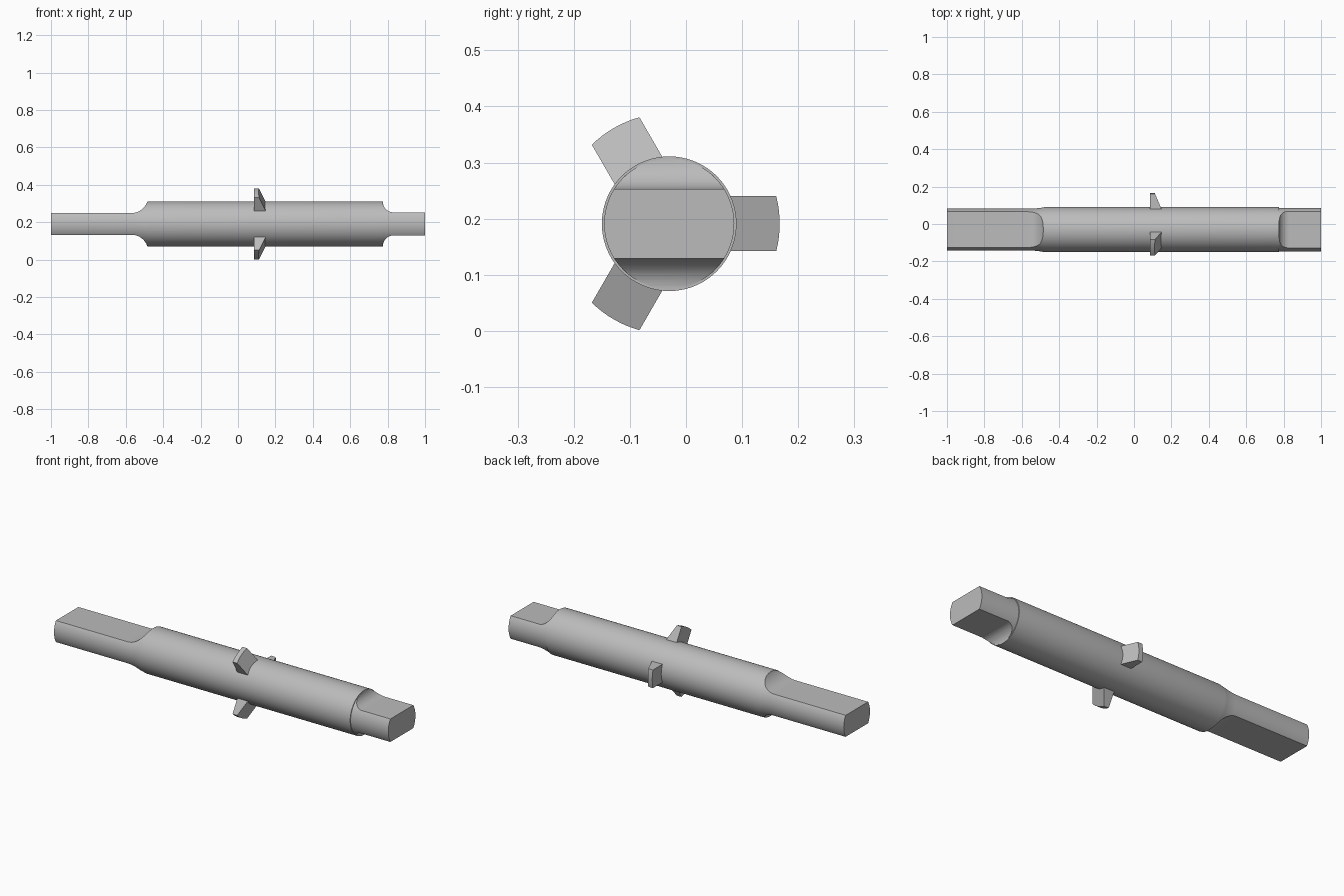
import bpy, bmesh, math
from math import sin, cos, pi, radians

if "Cube" in bpy.data.objects:
    bpy.data.objects.remove(bpy.data.objects["Cube"])

AXIS_Y, AXIS_Z = -0.03, 0.191
RADIUS = 0.12

steel = bpy.data.materials.new("grey_steel")
steel.use_nodes = True
colour = (0.5, 0.5, 0.5, 1)
steel.diffuse_color = colour
steel.node_tree.nodes["Principled BSDF"].inputs["Base Color"].default_value = colour


def make_object(name, bm):
    bmesh.ops.recalc_face_normals(bm, faces=bm.faces)
    mesh = bpy.data.meshes.new(name)
    bm.to_mesh(mesh)
    bm.free()
    mesh.materials.append(steel)
    obj = bpy.data.objects.new(name, mesh)
    obj.location = (0, AXIS_Y, AXIS_Z)
    bpy.context.collection.objects.link(obj)
    return obj


def select(obj):
    bpy.ops.object.select_all(action='DESELECT')
    obj.select_set(True)
    bpy.context.view_layer.objects.active = obj


def loft(name, rings):
    """Closed solid through rings of matching points."""
    bm = bmesh.new()
    loops = [[bm.verts.new(p) for p in ring] for ring in rings]
    n = len(loops[0])
    for a, b in zip(loops, loops[1:]):
        for i in range(n):
            j = (i + 1) % n
            bm.faces.new((a[i], a[j], b[j], b[i]))
    bm.faces.new(loops[0])
    bm.faces.new(loops[-1])
    return make_object(name, bm)


def arc(cx, cz, r, start, end, steps=14):
    angles = [radians(start + (end - start) * i / steps) for i in range(steps + 1)]
    return [(cx + r * cos(a), cz + r * sin(a)) for a in angles]


# Round shaft, turned along x with slimmer ends
profile = [(-1, 0.112), (-0.55, 0.112), (-0.52, 0.1135), (-0.495, 0.117),
           (-0.48, RADIUS), (0.775, RADIUS), (0.775, 0.116), (1, 0.116)]
SIDES = 72
shaft = loft("shaft", [[(x, r * cos(2 * pi * i / SIDES), r * sin(2 * pi * i / SIDES))
                        for i in range(SIDES)] for x, r in profile])

# Filleted flats milled into the top and bottom of both ends
left_cut = [(-1.1, 0.058)] + arc(-0.57, 0.148, 0.09, -90, 0) + [(-0.48, 0.3), (-1.1, 0.3)]
right_cut = [(1.1, 0.062)] + arc(0.83, 0.117, 0.055, -90, -180) + [(0.775, 0.3), (1.1, 0.3)]
for outline in (left_cut, right_cut):
    for side in (1, -1):
        cutter = loft("flat_cutter", [[(x, y, side * z) for x, z in outline]
                                      for y in (-0.3, 0.3)])
        cutter.hide_render = True
        mod = shaft.modifiers.new("flat", 'BOOLEAN')
        mod.operation = 'DIFFERENCE'
        mod.solver = 'EXACT'
        mod.object = cutter
        select(shaft)
        bpy.ops.object.modifier_apply(modifier=mod.name)
        bpy.data.objects.remove(cutter)
select(shaft)
bpy.ops.object.shade_smooth_by_angle(angle=radians(30))

# Three wedge lugs around the shaft, thinner at their curved tips
HALF_WIDTH, TIP = 0.049, 0.197
lug_names = ("back_lug", "upper_front_lug", "lower_front_lug")


def lug_ring(t, turn):
    across = HALF_WIDTH * t
    tip = math.sqrt(TIP ** 2 - across ** 2)
    root = 0.095
    slope = lambda r: 0.11 + (TIP - r) * 0.43
    ring = [(0.085, root), (slope(root), root), (slope(tip), tip), (0.085, tip)]
    return [(x, r * cos(turn) - across * sin(turn), r * sin(turn) + across * cos(turn))
            for x, r in ring]


for name, degrees in zip(lug_names, (0, 120, 240)):
    lug = loft(name, [lug_ring(i / 4 - 1, radians(degrees)) for i in range(9)])
    select(lug)
    bpy.ops.object.shade_smooth_by_angle(angle=radians(30))
